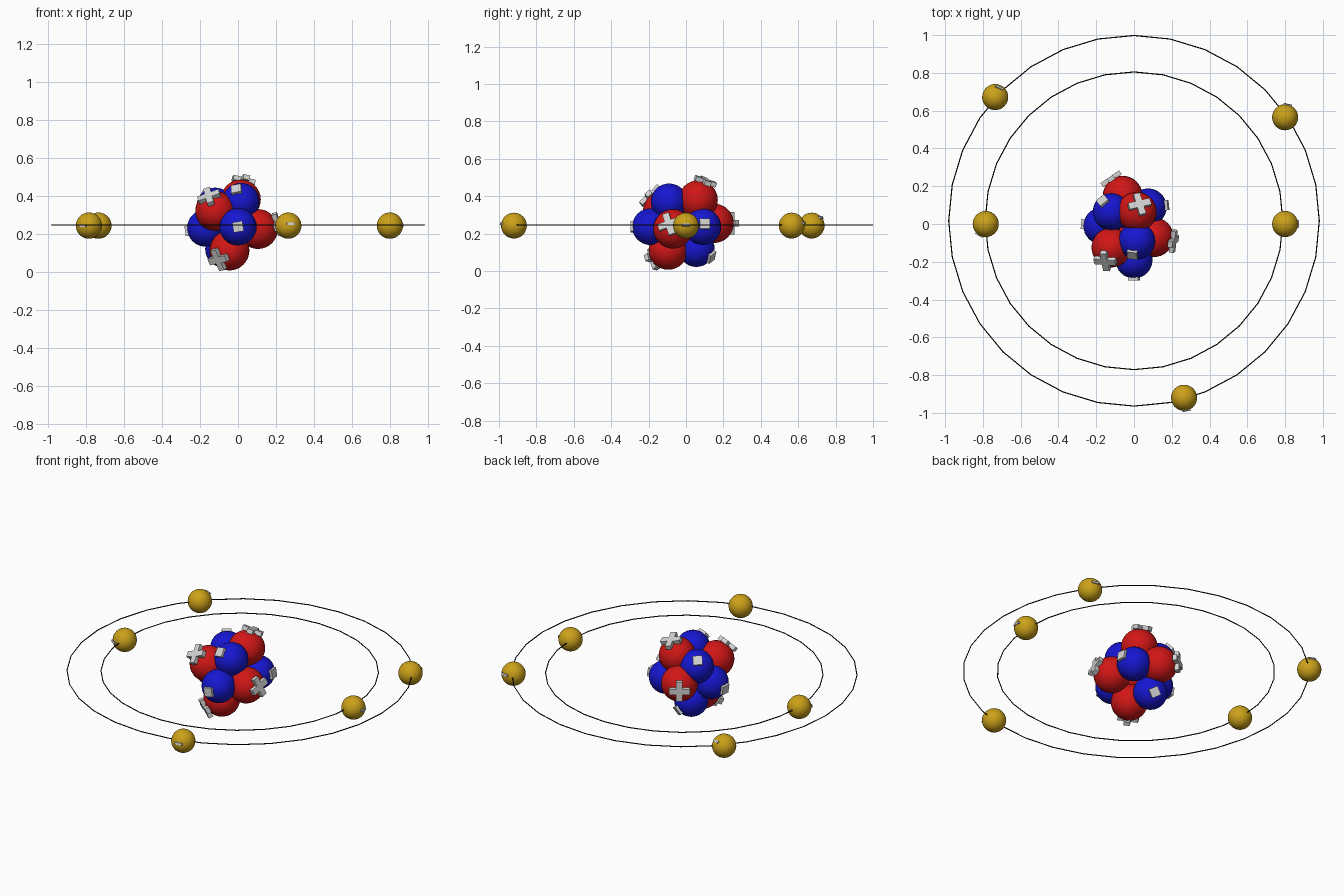
import bpy, bmesh, math
from mathutils import Vector, Matrix

cube = bpy.data.objects.get("Cube")
if cube:
    bpy.data.objects.remove(cube, do_unlink=True)


def material(name, rgb):
    m = bpy.data.materials.new(name)
    m.use_nodes = True
    m.diffuse_color = (*rgb, 1)
    bsdf = next(n for n in m.node_tree.nodes if n.type == 'BSDF_PRINCIPLED')
    bsdf.inputs["Base Color"].default_value = (*rgb, 1)
    return m


RED = material("red", (0.64, 0.008, 0.008))
BLUE = material("blue", (0.008, 0.008, 0.64))
GOLD = material("gold", (0.6, 0.36, 0.01))
PALE = material("pale grey", (0.65, 0.65, 0.65))
BLACK = material("black", (0.003, 0.003, 0.003))


def finish(name, mat):
    ob = bpy.context.object
    ob.name = name
    ob.data.materials.append(mat)
    return ob


def ball(name, centre, radius, mat):
    bpy.ops.mesh.primitive_uv_sphere_add(segments=32, ring_count=16, radius=radius, location=centre)
    finish(name, mat)
    bpy.ops.object.shade_smooth()


def badge(name, outline, centre, direction, distance, roll, thick):
    """Extrude a flat outline and seat it on a ball, facing the given way."""
    bm = bmesh.new()
    face = bm.faces.new([bm.verts.new((x, y, -thick / 2)) for x, y in outline])
    top = bmesh.ops.extrude_face_region(bm, geom=[face])["geom"]
    bmesh.ops.translate(bm, vec=(0, 0, thick),
                        verts=[v for v in top if isinstance(v, bmesh.types.BMVert)])
    bmesh.ops.recalc_face_normals(bm, faces=bm.faces)
    d = Vector(direction).normalized()
    turn = d.to_track_quat('Z', 'Y').to_matrix().to_4x4()
    bm.transform(Matrix.Translation(Vector(centre) + d * distance)
                 @ turn @ Matrix.Rotation(math.radians(roll), 4, 'Z'))
    mesh = bpy.data.meshes.new(name)
    bm.to_mesh(mesh)
    bm.free()
    mesh.materials.append(PALE)
    ob = bpy.data.objects.new(name, mesh)
    bpy.context.collection.objects.link(ob)


def bar(w, h):
    return [(-w, -h), (w, -h), (w, h), (-w, h)]


# Cross outline: one corner of the cross turned four times
a, b = 0.018, 0.06
cross = []
for k in range(4):
    c, s = round(math.cos(k * math.pi / 2)), round(math.sin(k * math.pi / 2))
    cross += [(c * x - s * y, s * x + c * y) for x, y in ((b, -a), (b, a), (a, a))]

# Protons: centre, badge direction, badge roll
protons = [
    ((-0.045, -0.095, 0.112), (-0.055, -0.075, -0.045), 10),
    ((-0.12, -0.125, 0.32), (-0.03, -0.065, 0.07), 28),
    ((0.105, -0.07, 0.225), (0.1, -0.02, 0.025), 20),
    ((0.015, 0.065, 0.38), (0.012, 0.033, 0.085), 35),
    ((-0.06, 0.15, 0.255), (-0.055, 0.08, 0.0), 0),
]
for i, (p, d, roll) in enumerate(protons, 1):
    ball(f"proton_{i}", p, 0.105, RED)
    badge(f"proton_cross_{i}", cross, p, d, 0.108, roll, 0.026)

# Neutrons, each with a plain square badge
neutrons = [
    ((0, -0.19, 0.237), (0, -1, 0), 10),
    ((0.015, -0.09, 0.37), (-0.025, -0.076, 0.067), 15),
    ((0.075, 0.09, 0.237), (1, 0.1, 0.15), 0),
    ((-0.12, 0.065, 0.345), (-0.04, 0.05, 0.06), 0),
    ((-0.17, -0.01, 0.23), (-1, 0.1, -0.15), 0),
    ((-0.075, 0.055, 0.12), (0.035, 0.08, -0.045), 30),
]
for i, (p, d, roll) in enumerate(neutrons, 1):
    ball(f"neutron_{i}", p, 0.098, BLUE)
    badge(f"neutron_badge_{i}", bar(0.027, 0.027), p, d, 0.098, roll, 0.02)

# Electrons with a small bar badge
electrons = [
    ((-0.735, 0.672), (0.3, 0.7, 0.6)),
    ((0.8, 0.565), (0.2, 0.95, 0.2)),
    ((-0.785, 0), (-0.5, -0.85, 0)),
    ((0.8, 0), (1, 0, 0.05)),
    ((0.265, -0.92), (0.2, -1, 0.15)),
]
for i, ((x, y), d) in enumerate(electrons, 1):
    p = (x, y, 0.243)
    ball(f"electron_{i}", p, 0.069, GOLD)
    badge(f"electron_bar_{i}", bar(0.022, 0.007), p, d, 0.067, 0, 0.012)

# Thin orbit rings
for name, radius in (("inner_orbit", 0.788), ("outer_orbit", 0.981)):
    bpy.ops.mesh.primitive_torus_add(major_segments=32, minor_segments=6, major_radius=radius,
                                     minor_radius=0.003, location=(0, 0.017, 0.247))
    finish(name, BLACK)
